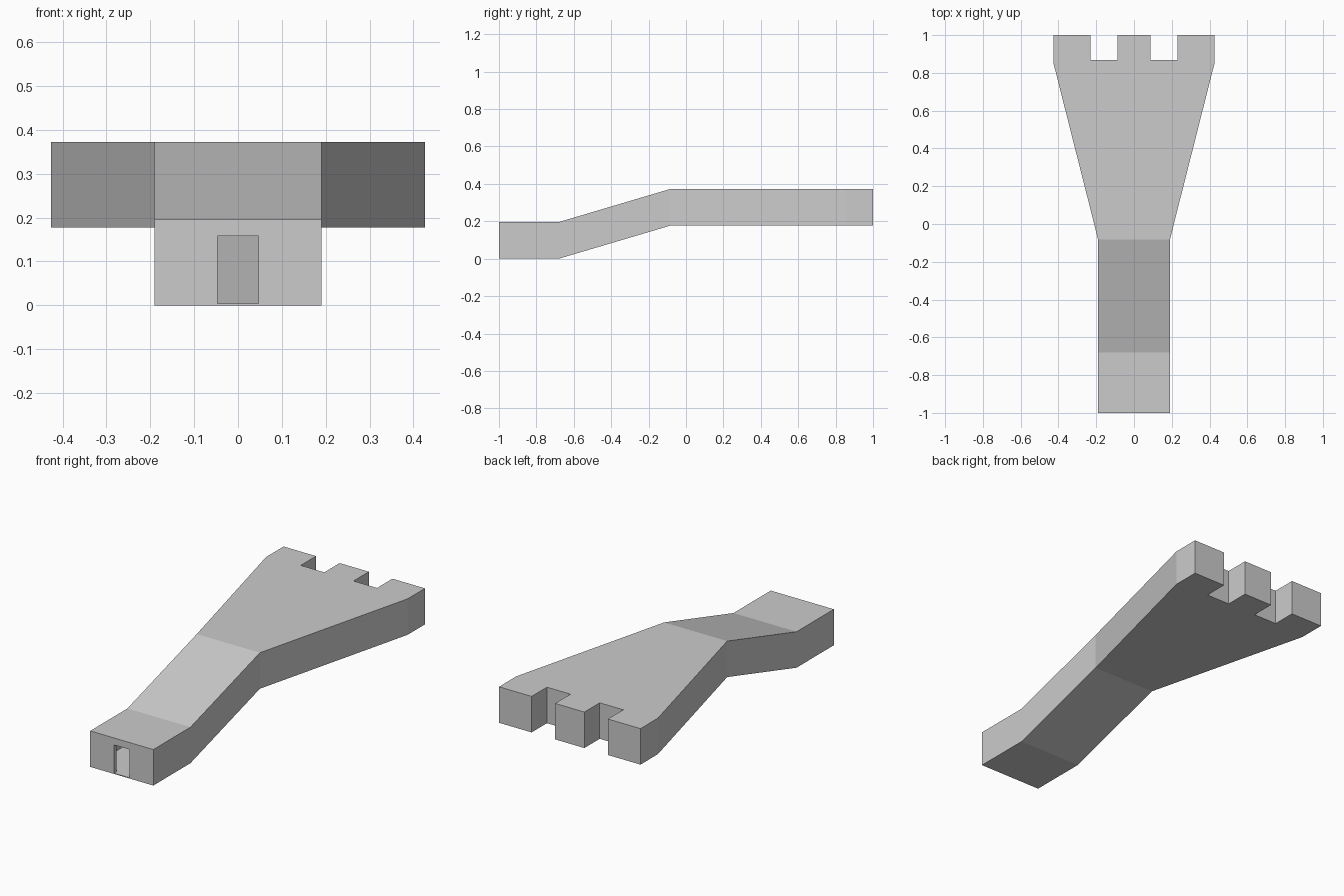
import bpy, bmesh

if "Cube" in bpy.data.objects:
    bpy.data.objects.remove(bpy.data.objects["Cube"])

# stations along the length: y, half width, floor height
STATIONS = [(-1.0, 0.19, 0.0), (-0.68, 0.19, 0.0), (-0.083, 0.19, 0.177),
            (0.85, 0.426, 0.177), (1.0, 0.426, 0.177)]
HEIGHT = 0.196
NOTCH_IN, NOTCH_OUT, NOTCH_Y = 0.088, 0.23, 0.868


def make_object(name, bm):
    bmesh.ops.recalc_face_normals(bm, faces=bm.faces)
    mesh = bpy.data.meshes.new(name)
    bm.to_mesh(mesh)
    bm.free()
    ob = bpy.data.objects.new(name, mesh)
    bpy.context.collection.objects.link(ob)
    return ob


def loft(name, stations, wall):
    """Rectangular tube through the stations, shrunk by the wall thickness."""
    bm = bmesh.new()
    rings = []
    for y, w, z in stations:
        w, lo, hi = w - wall, z + wall, z + HEIGHT - wall
        rings.append([bm.verts.new(p) for p in
                      ((-w, y, lo), (w, y, lo), (w, y, hi), (-w, y, hi))])
    for a, b in zip(rings, rings[1:]):
        for i in range(4):
            j = (i + 1) % 4
            bm.faces.new((a[i], a[j], b[j], b[i]))
    bm.faces.new(rings[0])
    bm.faces.new(rings[-1])
    return make_object(name, bm)


def box(name, x0, x1, y0, y1, z0, z1):
    bm = bmesh.new()
    bmesh.ops.create_cube(bm, size=1)
    for v in bm.verts:
        v.co = ((x0 + x1) / 2 + v.co.x * (x1 - x0),
                (y0 + y1) / 2 + v.co.y * (y1 - y0),
                (z0 + z1) / 2 + v.co.z * (z1 - z0))
    return make_object(name, bm)


def cut(target, cutter):
    mod = target.modifiers.new("cut", 'BOOLEAN')
    mod.operation = 'DIFFERENCE'
    mod.solver = 'EXACT'
    mod.object = cutter
    bpy.context.view_layer.objects.active = target
    bpy.ops.object.modifier_apply(modifier=mod.name)
    bpy.data.objects.remove(cutter)


def cut_notches(target, wall):
    for s in (-1, 1):
        a, b = sorted((s * (NOTCH_IN - wall), s * (NOTCH_OUT + wall)))
        cut(target, box("notch_cutter", a, b, NOTCH_Y - wall, 1.2, 0, 0.6))


# outer body with the notched rear edge
body = loft("passage_shell", STATIONS, 0)
cut_notches(body, 0)

# hollow interior following the body
WALL = 0.004
inner = list(STATIONS)
inner[0] = (-0.98, 0.19, 0.0)
inner[-1] = (1.0 - WALL, 0.426, 0.177)
cavity = loft("cavity_cutter", inner, WALL)
cut_notches(cavity, WALL)
cut(body, cavity)

# doorway through the front wall
cut(body, box("door_cutter", -0.047, 0.047, -1.1, -0.97, WALL + 0.0002, 0.158))
